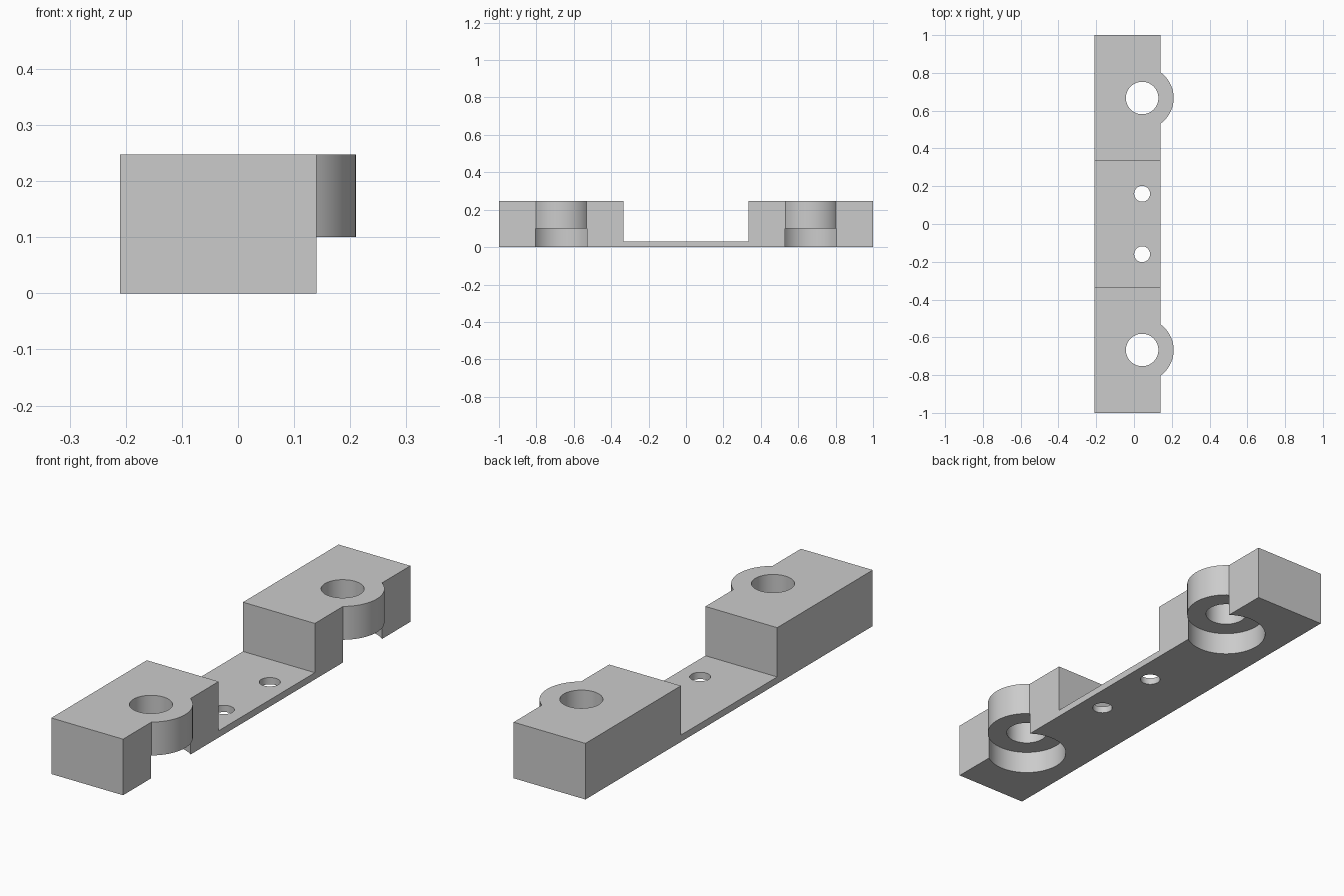
import bpy, bmesh
from mathutils import Matrix

cube = bpy.data.objects.get("Cube")
if cube:
    bpy.data.objects.remove(cube, do_unlink=True)

LEFT, RIGHT = -0.21, 0.14
TOP, STRAP, LEDGE = 0.247, 0.03, 0.1
HOLE_X, BOSS_Y, SCREW_Y = 0.043, 0.667, 0.16
BOSS_R, BORE_R, SCREW_R = 0.167, 0.086, 0.042

grey = bpy.data.materials.new("light grey")
grey.use_nodes = True
colour = (0.6, 0.6, 0.6, 1)
grey.diffuse_color = colour
grey.node_tree.nodes["Principled BSDF"].inputs["Base Color"].default_value = colour


def make_object(name, bm):
    bmesh.ops.recalc_face_normals(bm, faces=bm.faces)
    mesh = bpy.data.meshes.new(name)
    bm.to_mesh(mesh)
    bm.free()
    mesh.materials.append(grey)
    obj = bpy.data.objects.new(name, mesh)
    bpy.context.collection.objects.link(obj)
    return obj


def cylinder(name, y, radius, low, high):
    bm = bmesh.new()
    bmesh.ops.create_cone(bm, cap_ends=True, segments=64, radius1=radius, radius2=radius,
                          depth=high - low,
                          matrix=Matrix.Translation((HOLE_X, y, (low + high) / 2)))
    return make_object(name, bm)


def combine(target, tool, operation):
    tool.hide_render = True
    mod = target.modifiers.new(tool.name, "BOOLEAN")
    mod.operation = operation
    mod.solver = "EXACT"
    mod.object = tool
    bpy.context.view_layer.objects.active = target
    bpy.ops.object.modifier_apply(modifier=mod.name)
    bpy.data.objects.remove(tool, do_unlink=True)


# Bar: two raised end blocks joined by a thin strap, extruded across x
half = [(1, 0), (1, TOP), (0.335, TOP), (0.335, STRAP)]
profile = half + [(-y, z) for y, z in reversed(half)]
bm = bmesh.new()
face = bm.faces.new([bm.verts.new((LEFT, y, z)) for y, z in profile])
side = bmesh.ops.extrude_face_region(bm, geom=[face])
verts = [v for v in side["geom"] if isinstance(v, bmesh.types.BMVert)]
bmesh.ops.translate(bm, verts=verts, vec=(RIGHT - LEFT, 0, 0))
bracket = make_object("mounting_bracket", bm)

# Bosses, round pockets underneath, bores and screw holes at both ends
for sign in (-1, 1):
    y = sign * BOSS_Y
    combine(bracket, cylinder("boss", y, BOSS_R, LEDGE / 2, TOP), "UNION")
    combine(bracket, cylinder("pocket", y, BOSS_R + 0.001, -LEDGE, LEDGE), "DIFFERENCE")
    combine(bracket, cylinder("bore", y, BORE_R, -LEDGE, TOP + LEDGE), "DIFFERENCE")
    combine(bracket, cylinder("screw_hole", sign * SCREW_Y, SCREW_R, -LEDGE, LEDGE), "DIFFERENCE")

# Smooth round walls, crisp edges
bpy.ops.object.select_all(action="DESELECT")
bracket.select_set(True)
bpy.context.view_layer.objects.active = bracket
bpy.ops.object.shade_smooth_by_angle(angle=0.5)
